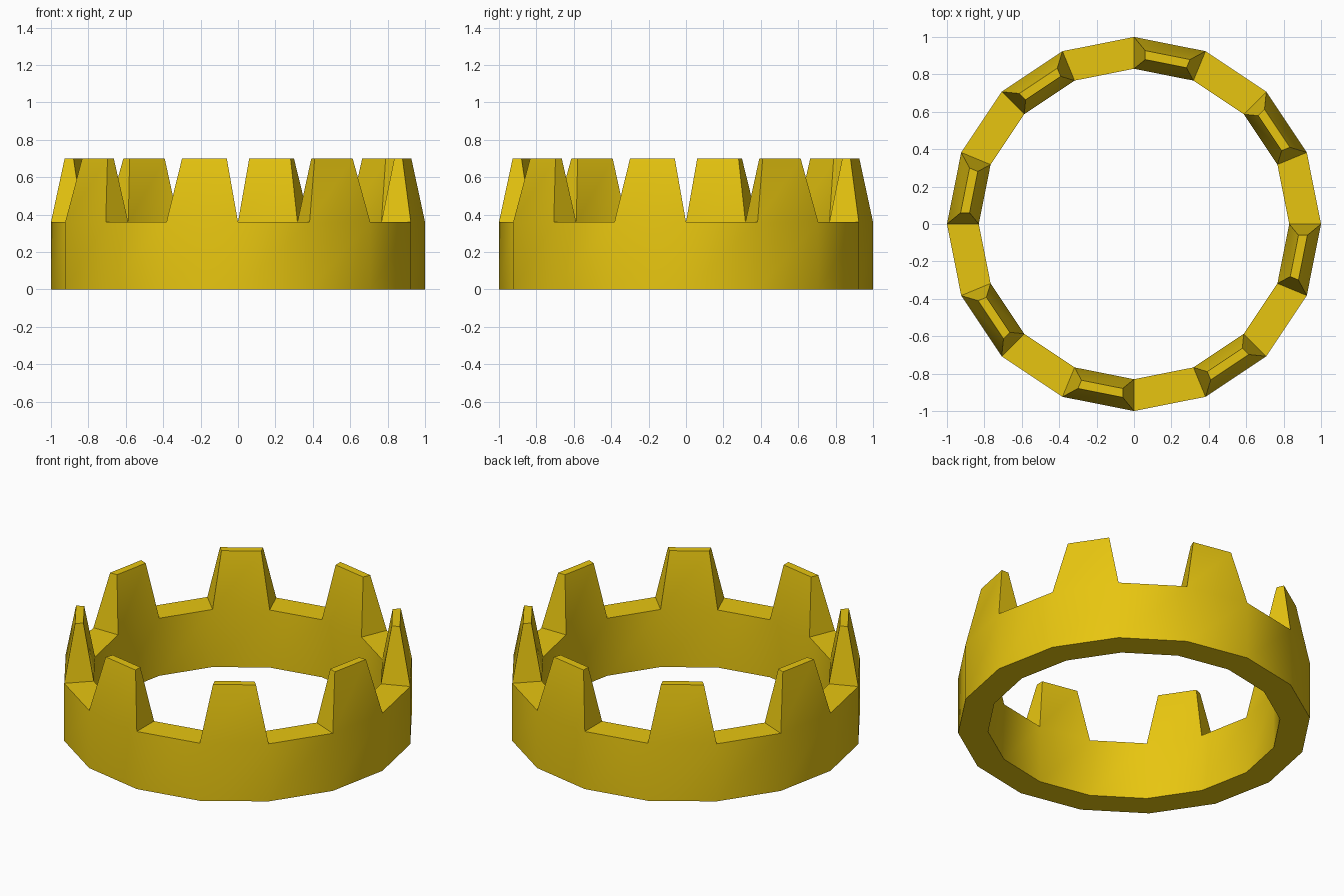
import bpy, bmesh
from math import cos, sin, pi, radians

if "Cube" in bpy.data.objects:
    bpy.data.objects.remove(bpy.data.objects["Cube"])

SIDES, R_OUT, R_IN = 16, 1.0, 0.83
BAND_H, TOTAL_H, INSET = 0.36, 0.70, 0.06

bm = bmesh.new()

# Hollow band: four rings of vertices joined into a closed loop
def ring(r, z):
    return [bm.verts.new((r * cos(2 * pi * i / SIDES), r * sin(2 * pi * i / SIDES), z))
            for i in range(SIDES)]

rings = [ring(R_OUT, 0), ring(R_OUT, BAND_H), ring(R_IN, BAND_H), ring(R_IN, 0)]
teeth = []
for k in range(4):
    a, b = rings[k], rings[(k + 1) % 4]
    for i in range(SIDES):
        j = (i + 1) % SIDES
        face = bm.faces.new((a[i], a[j], b[j], b[i]))
        if k == 1 and i % 2:
            teeth.append(face)
bm.normal_update()

# Tapered teeth: inset every other rim face and raise it
bmesh.ops.inset_individual(bm, faces=teeth, thickness=INSET, use_even_offset=True)
for v in {v for f in teeth for v in f.verts}:
    v.co.z = TOTAL_H
bmesh.ops.recalc_face_normals(bm, faces=bm.faces)

mesh = bpy.data.meshes.new("crown_band")
bm.to_mesh(mesh)
bm.free()
crown = bpy.data.objects.new("crown_band", mesh)
bpy.context.collection.objects.link(crown)

# Gold colour
gold = bpy.data.materials.new("gold")
gold.diffuse_color = (0.80, 0.56, 0.005, 1)
gold.use_nodes = True
gold.node_tree.nodes["Principled BSDF"].inputs["Base Color"].default_value = gold.diffuse_color
mesh.materials.append(gold)

# Smooth around the wall, sharp at rims and teeth
bpy.context.view_layer.objects.active = crown
crown.select_set(True)
bpy.ops.object.shade_smooth_by_angle(angle=radians(30))
